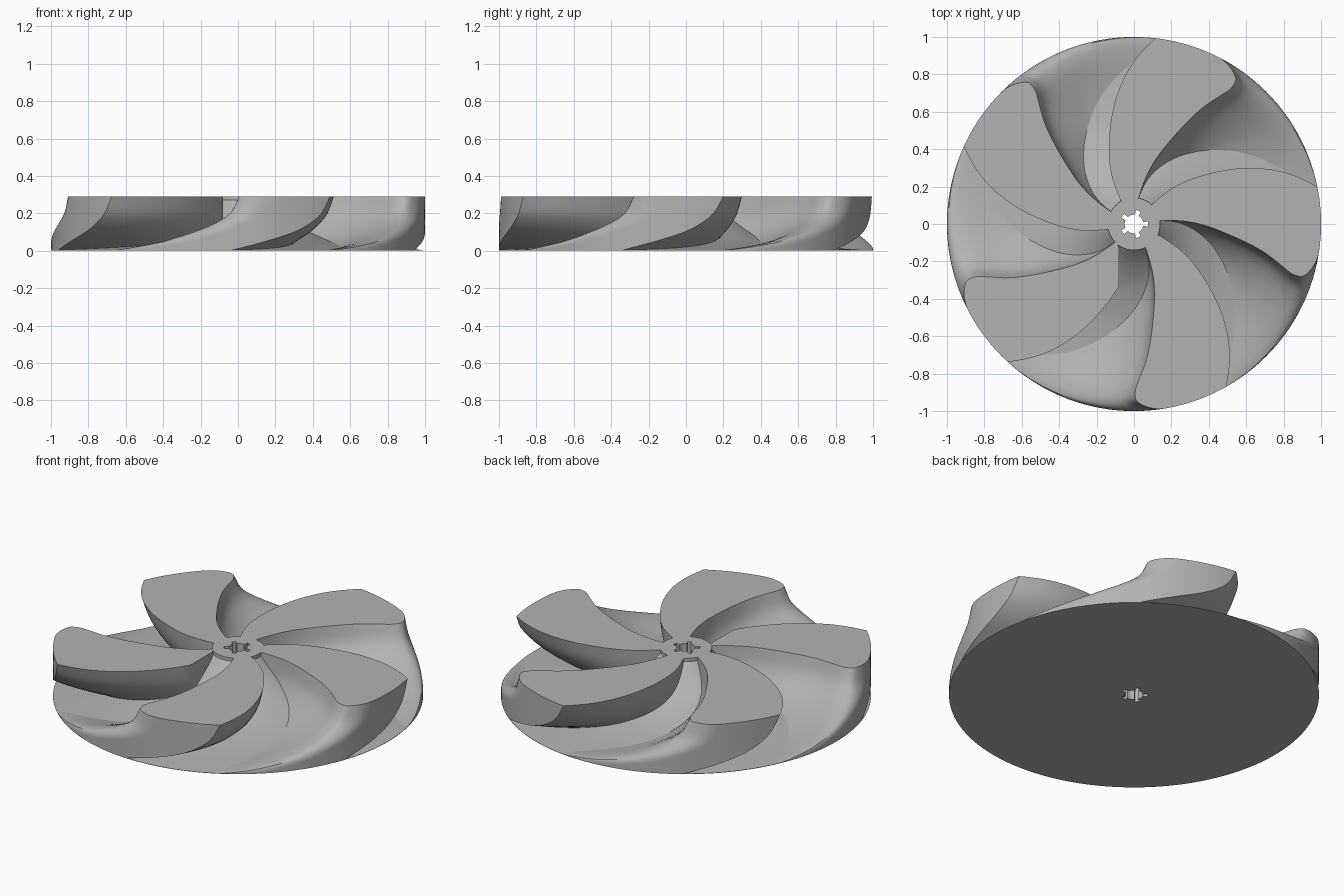
import bpy, bmesh, math

if "Cube" in bpy.data.objects:
    bpy.data.objects.remove(bpy.data.objects["Cube"])

H = 0.29
BLADES = 5

grey = bpy.data.materials.new("cast_grey")
grey.diffuse_color = (0.45, 0.45, 0.45, 1)
grey.use_nodes = True
grey.node_tree.nodes["Principled BSDF"].inputs["Base Color"].default_value = grey.diffuse_color


def smooth_lerp(table, x):
    """Monotone-ish Catmull-Rom lookup in a list of (x, y)."""
    x = min(max(x, table[0][0]), table[-1][0])
    n = len(table)
    for i in range(n - 1):
        if x <= table[i + 1][0]:
            break
    (x1, y1), (x2, y2) = table[i], table[i + 1]

    def slope(j):
        a, b = table[max(j - 1, 0)], table[min(j + 1, n - 1)]
        return (b[1] - a[1]) / (b[0] - a[0])
    d = x2 - x1
    t = (x - x1) / d
    return ((2*t**3 - 3*t*t + 1) * y1 + (t**3 - 2*t*t + t) * d * slope(i)
            + (3*t*t - 2*t**3) * y2 + (t**3 - t*t) * d * slope(i + 1))


# blade edge angles (degrees) against radius, at the top face
REAR = [(0.13, 48), (0.28, 43), (0.48, 34), (0.67, 26.5), (0.85, 19), (1.0, 11.5)]
FRONT = [(0.13, 8), (0.3, 2), (0.5, -6), (0.72, -12.5), (0.87, -17.2),
         (0.92, -17.6), (0.95, -17), (0.97, -15.2)]
# backward sweep (degrees) against height, for each side of the blade
REAR_SWEEP = [(0, 32), (0.05, 21), (0.1, 12), (0.15, 6.5), (0.2, 3), (H, 0)]
FRONT_SWEEP = [(0, 46), (0.015, 38), (0.05, 26), (0.1, 15.5), (0.15, 8), (0.2, 3.2), (H, 0)]
# hub surface height against radius
HUB = [(0.14, 0.27), (0.2, 0.21), (0.3, 0.14), (0.4, 0.095), (0.55, 0.05),
       (0.75, 0.02), (1.0, 0.002)]


def finish(name, bm, angle):
    bmesh.ops.recalc_face_normals(bm, faces=bm.faces)
    me = bpy.data.meshes.new(name)
    bm.to_mesh(me)
    bm.free()
    me.materials.append(grey)
    ob = bpy.data.objects.new(name, me)
    bpy.context.collection.objects.link(ob)
    bpy.ops.object.select_all(action='DESELECT')
    ob.select_set(True)
    bpy.context.view_layer.objects.active = ob
    bpy.ops.object.shade_smooth_by_angle(angle=math.radians(angle))


def blade_ring(z, k):
    """Outline of one blade at height z: rear edge, rim, front edge."""
    a, b = smooth_lerp(REAR_SWEEP, z), smooth_lerp(FRONT_SWEEP, z)
    grow = lambda r: 0.4 + 0.6 * r
    pts = []
    n = 32
    for i in range(n + 1):
        r = 0.13 + 0.87 * i / n
        pts.append((r, smooth_lerp(REAR, r) - a * grow(r)))
    r_tip = 1.0 - 0.03 * min(1, z / 0.2)
    end, start = -15.2 - b, 11.5 - a
    for i in range(1, 16):
        u = i / 16
        r = 1 - (1 - r_tip) * max(0, (u - 0.75) / 0.25) ** 2
        pts.append((r, start + (end - start) * u))
    for i in range(n + 1):
        s = 0.97 - 0.84 * (i / n) ** 1.3
        r = 0.13 + (s - 0.13) * (r_tip - 0.13) / 0.84
        pts.append((r, smooth_lerp(FRONT, s) - b * grow(r)))
    out = []
    for i, (r, deg) in enumerate(pts):
        t = math.radians(deg + 72 * k)
        x, y = r * math.cos(t), r * math.sin(t)
        # one blade has its inner rear corner cut straight
        if k == 3 and i <= n and r < 0.5:
            x = min(x, -0.08)
        out.append((x, y, z))
    return out


# swept blades
LEVELS = [0.001, 0.008, 0.018, 0.03, 0.045, 0.06, 0.08, 0.1, 0.125, 0.15,
          0.175, 0.2, 0.23, 0.26, H]
for k in range(BLADES):
    bm = bmesh.new()
    rings = [[bm.verts.new(p) for p in blade_ring(z, k)] for z in LEVELS]
    for lo, hi in zip(rings, rings[1:]):
        m = len(lo)
        for i in range(m):
            j = (i + 1) % m
            bm.faces.new((lo[i], lo[j], hi[j], hi[i]))
    bm.faces.new(rings[0])
    bm.faces.new(rings[-1])
    finish("blade_%d" % (k + 1), bm, 40)


# hub: concave disc, collar and keyed bore
def bore(deg):
    return 0.075 if abs((deg + 36) % 72 - 36) < 11 else 0.05


profile = [(1.0, 0.0)]
for i in range(25):
    r = 0.14 + 0.86 * (1 - i / 24) ** 1.4
    profile.append((r, smooth_lerp(HUB, r)))
profile += [(0.14, H), (None, H), (None, 0.0)]
bm = bmesh.new()
STEPS = 180
cols = []
for s in range(STEPS):
    deg = s * 360 / STEPS
    c, d = math.cos(math.radians(deg)), math.sin(math.radians(deg))
    cols.append([bm.verts.new(((r or bore(deg)) * c, (r or bore(deg)) * d, z))
                 for r, z in profile])
for s in range(STEPS):
    p, q = cols[s], cols[(s + 1) % STEPS]
    for i in range(len(profile)):
        j = (i + 1) % len(profile)
        bm.faces.new((p[i], q[i], q[j], p[j]))
finish("hub_disc", bm, 35)
